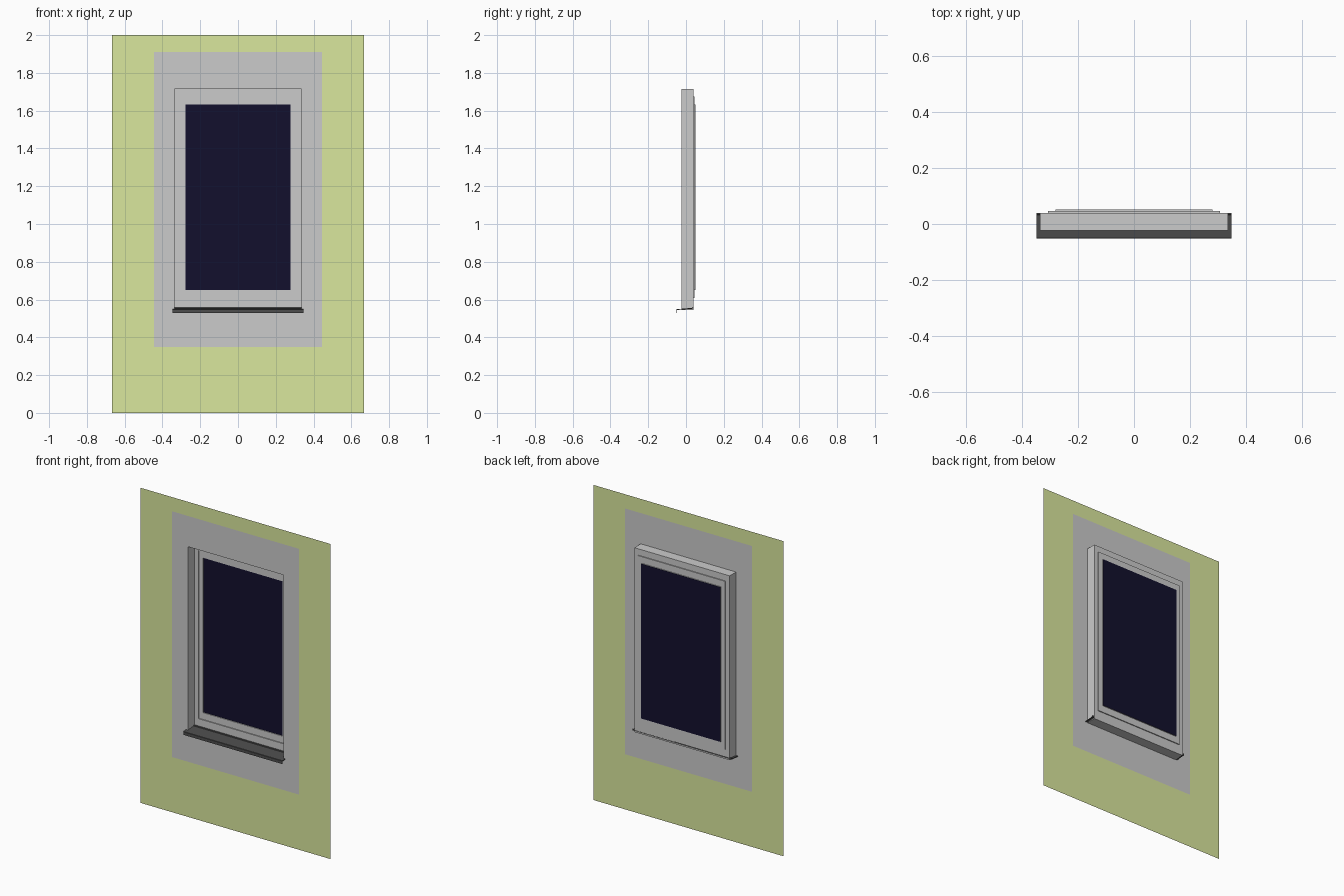
import bpy, bmesh

if "Cube" in bpy.data.objects:
    bpy.data.objects.remove(bpy.data.objects["Cube"])


def material(name, rgb):
    m = bpy.data.materials.new(name)
    m.diffuse_color = (*rgb, 1)
    m.use_nodes = True
    m.node_tree.nodes["Principled BSDF"].inputs["Base Color"].default_value = m.diffuse_color
    return m


def finish(bm, name, mat=None):
    bmesh.ops.recalc_face_normals(bm, faces=bm.faces)
    me = bpy.data.meshes.new(name)
    bm.to_mesh(me)
    bm.free()
    ob = bpy.data.objects.new(name, me)
    bpy.context.collection.objects.link(ob)
    if mat:
        me.materials.append(mat)
    return ob


def rect(bm, half, z0, z1, y):
    return [bm.verts.new(p) for p in
            ((-half, y, z0), (half, y, z0), (half, y, z1), (-half, y, z1))]


def stepped_sheet(name, loops, mat=None, fill=False):
    """Bridge successive rectangles (half width, bottom, top, depth)."""
    bm = bmesh.new()
    rings = [rect(bm, *l) for l in loops]
    for a, b in zip(rings, rings[1:]):
        for i in range(4):
            j = (i + 1) % 4
            bm.faces.new((a[i], a[j], b[j], b[i]))
    if fill:
        bm.faces.new(rings[-1])
    ob = finish(bm, name, mat)
    # sheets face the front
    if sum(p.normal.y * p.area for p in ob.data.polygons) > 0:
        ob.data.flip_normals()
    return ob


green = material("wall_green", (0.70, 0.80, 0.34))
frame_grey = material("frame_grey", (0.56, 0.56, 0.54))
dark_grey = material("sill_dark", (0.075, 0.075, 0.075))
glass_mat = material("glass_dark", (0.006, 0.005, 0.026))

WALL, BACK, SASH, GLASS = -0.024, 0.04, 0.046, 0.0515
plaster = (0.445, 0.35, 1.91)
opening = (0.335, 0.545, 1.715)
outer = (0.307, 0.607, 1.675)
pane = (0.279, 0.65, 1.633)

# wall sheet, plaster surround and reveal
stepped_sheet("wall", [(0.667, 0, 2, WALL), (*plaster, WALL)], green)
stepped_sheet("plaster_surround", [(*plaster, WALL), (*opening, WALL)])
stepped_sheet("reveal", [(*opening, WALL), (*opening, BACK)])

# stepped window frame and pane
stepped_sheet("window_frame", [(*opening, BACK), (*outer, BACK), (*outer, SASH),
                               (*pane, SASH), (*pane, GLASS)], frame_grey)
stepped_sheet("glass", [(*pane, GLASS)], glass_mat, fill=True)

# sloping sill with drip lip, extruded along x
profile = [(0.04, 0.561), (0.034, 0.561), (0.032, 0.556), (-0.05, 0.549),
           (-0.0515, 0.547), (-0.0515, 0.528), (-0.0485, 0.528),
           (-0.0485, 0.545), (0.04, 0.552)]
bm = bmesh.new()
face = bm.faces.new([bm.verts.new((-0.348, y, z)) for y, z in profile])
ext = bmesh.ops.extrude_face_region(bm, geom=[face], use_keep_orig=True)
bmesh.ops.translate(bm, vec=(0.696, 0, 0),
                    verts=[v for v in ext["geom"] if isinstance(v, bmesh.types.BMVert)])
finish(bm, "sill", dark_grey)
